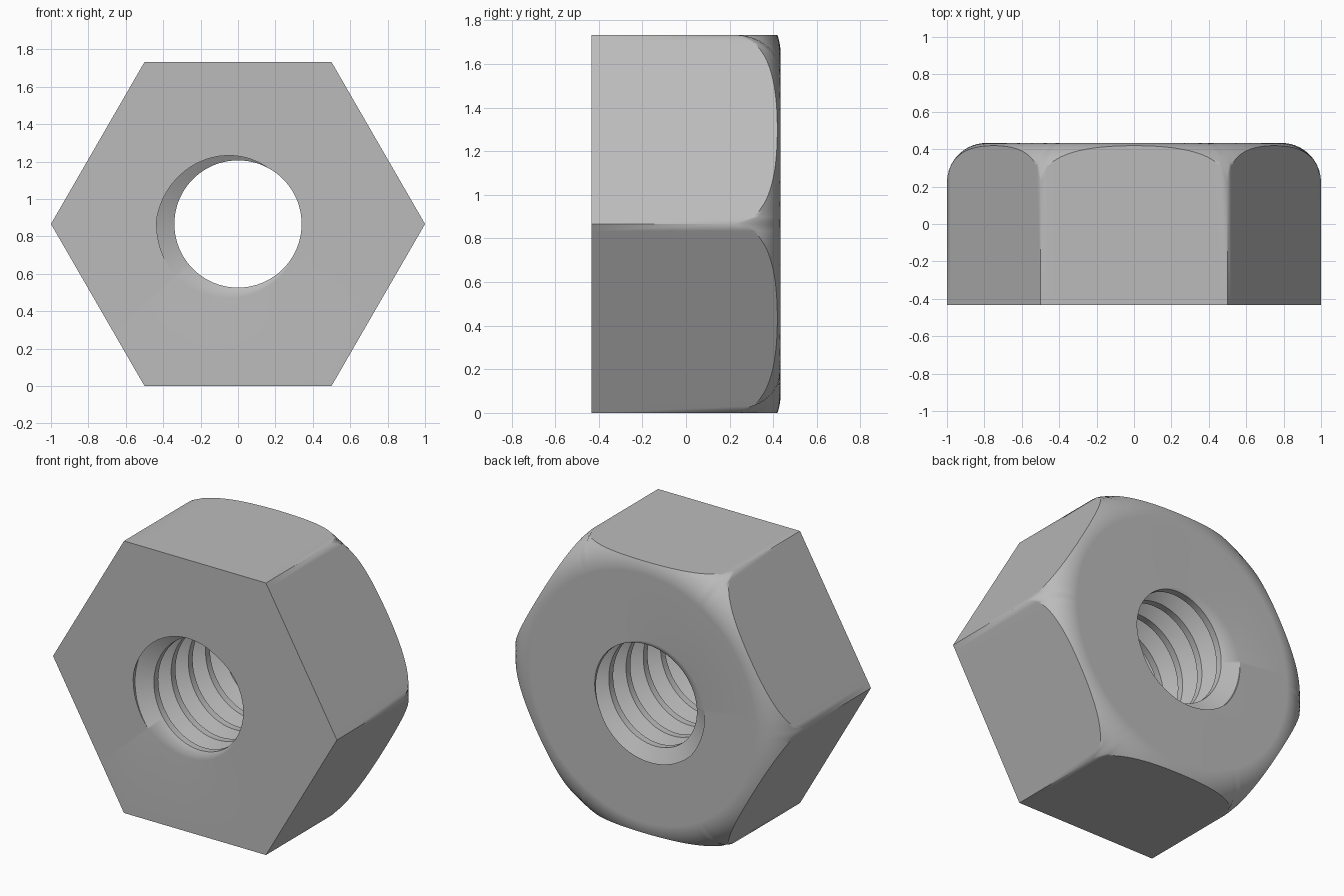
import bpy, bmesh
from math import pi, sin, cos, acos, floor, radians

if "Cube" in bpy.data.objects:
    bpy.data.objects.remove(bpy.data.objects["Cube"])

APOTHEM = cos(pi / 6)
HALF = APOTHEM / 2               # half the thickness
TURNS = 5
PITCH = 2 * HALF / TURNS
ROOT, CREST = 0.435, 0.34        # thread radii
FILLET = 0.21
COLUMNS, ARC_STEPS = 192, 10
START = radians(198)             # where the groove meets the front face
BREAKS = (-3 / 8, -1 / 16, 1 / 16, 3 / 8)


def thread_radius(phase):
    d = abs(phase - floor(phase + 0.5))
    t = min(max((d - 1 / 16) / (5 / 16), 0), 1)
    return ROOT + (CREST - ROOT) * t


def column(angle):
    """Closed section (radius, y) of the nut at one angle."""
    twist = (START - angle) / (2 * pi)
    points = []
    # threaded bore, back to front, trimmed at both faces
    for k in range(TURNS + 2, -3, -1):
        for b in reversed(BREAKS):
            y = (k + b + twist) * PITCH - HALF
            y = min(max(y, -HALF), HALF)
            points.append((thread_radius((y + HALF) / PITCH - twist), y))
    # hexagonal side
    hex_r = APOTHEM / cos((angle % (pi / 3)) - pi / 6)
    points.append((hex_r, -HALF))
    # rounded back rim
    first = acos(min((hex_r - 1 + FILLET) / FILLET, 1))
    for i in range(ARC_STEPS + 1):
        a = first + (pi / 2 - first) * i / ARC_STEPS
        points.append((1 - FILLET + FILLET * cos(a), HALF - FILLET + FILLET * sin(a)))
    return points


# Nut body: sections swept around the y axis
bm = bmesh.new()
grid = []
for c in range(COLUMNS + 1):
    a = 2 * pi * c / COLUMNS
    grid.append([bm.verts.new((r * cos(a), y, r * sin(a) + APOTHEM)) for r, y in column(a)])
rows = len(grid[0])
for left, right in zip(grid, grid[1:]):
    for i in range(rows):
        j = (i + 1) % rows
        bm.faces.new((left[i], left[j], right[j], right[i]))
bmesh.ops.remove_doubles(bm, verts=bm.verts, dist=0.00002)
bmesh.ops.recalc_face_normals(bm, faces=bm.faces)

mesh = bpy.data.meshes.new("hex_nut")
bm.to_mesh(mesh)
bm.free()
nut = bpy.data.objects.new("hex_nut", mesh)
bpy.context.collection.objects.link(nut)

# Plain steel grey
steel = bpy.data.materials.new("steel_grey")
steel.use_nodes = True
color = (0.5, 0.5, 0.5, 1)
steel.diffuse_color = color
steel.node_tree.nodes["Principled BSDF"].inputs["Base Color"].default_value = color
mesh.materials.append(steel)

# Smooth curves, crisp edges, flat faces
bpy.ops.object.select_all(action="DESELECT")
nut.select_set(True)
bpy.context.view_layer.objects.active = nut
bpy.ops.object.shade_smooth_by_angle(angle=radians(30))
weighted = nut.modifiers.new("flat_face_normals", "WEIGHTED_NORMAL")
weighted.keep_sharp = True
